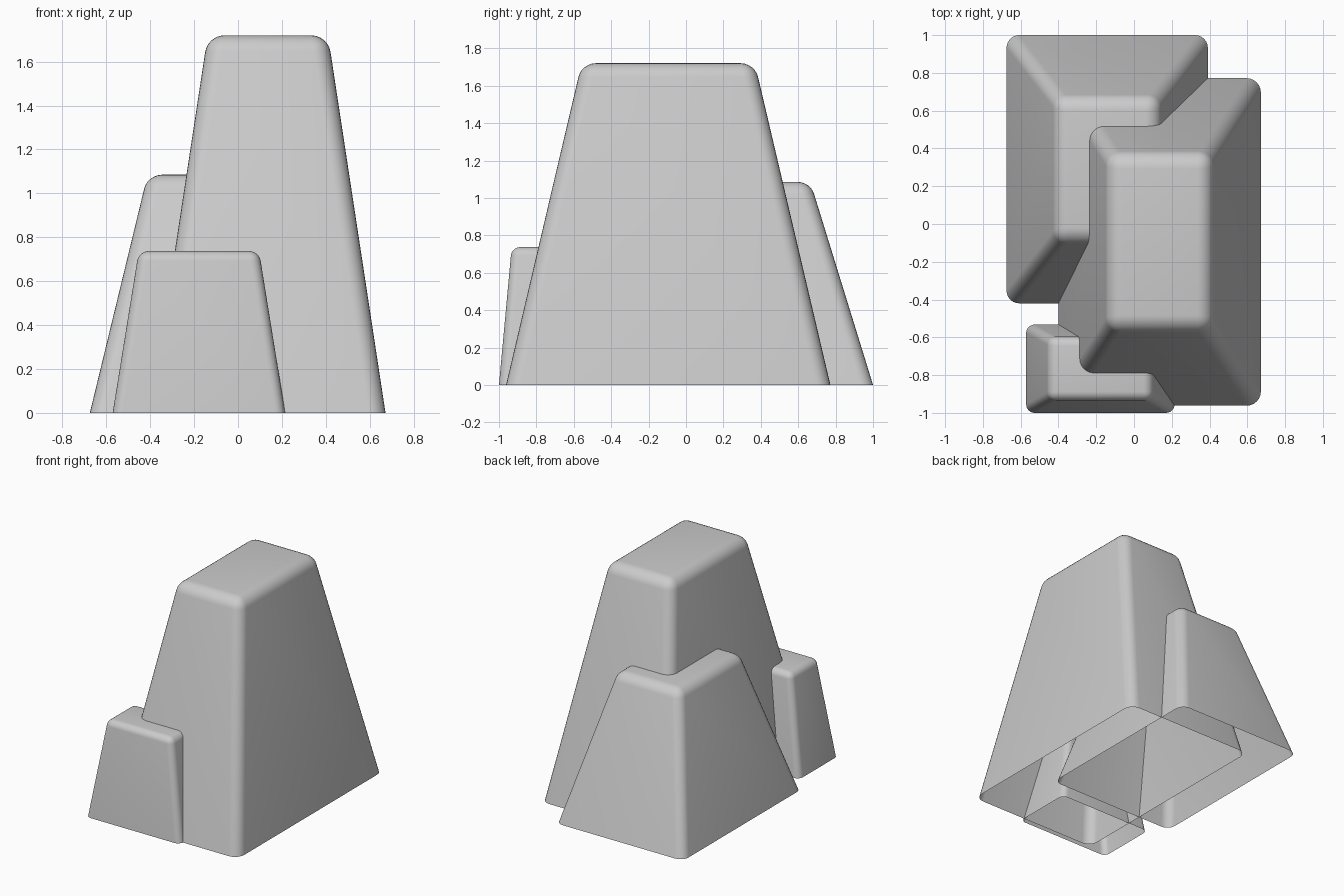
import bpy, bmesh

if "Cube" in bpy.data.objects:
    bpy.data.objects.remove(bpy.data.objects["Cube"])


def rock(name, centre, base_half, top_half, height, radius):
    """Tapered block with rounded sides and top, open underneath."""
    bm = bmesh.new()
    bmesh.ops.create_cube(bm, size=2)
    for v in bm.verts:
        top = v.co.z > 0
        half = top_half if top else base_half
        v.co = (centre[0] + v.co.x * half[0],
                centre[1] + v.co.y * half[1],
                height if top else 0)
    # Round everything but the bottom rim
    edges = [e for e in bm.edges if any(v.co.z > 0.01 for v in e.verts)]
    bmesh.ops.bevel(bm, geom=edges, offset=radius, offset_type='OFFSET',
                    segments=6, profile=0.5, affect='EDGES')
    # Remove the bottom face
    bottom = [f for f in bm.faces if all(v.co.z < 0.001 for v in f.verts)]
    bmesh.ops.delete(bm, geom=bottom, context='FACES')
    mesh = bpy.data.meshes.new(name)
    bm.to_mesh(mesh)
    bm.free()
    obj = bpy.data.objects.new(name, mesh)
    bpy.context.collection.objects.link(obj)
    for p in mesh.polygons:
        p.use_smooth = True
    return obj


# Tall central rock
rock("tall_rock", (0.136, -0.095), (0.536, 0.867), (0.274, 0.463), 1.72, 0.075)
# Medium rock at the back left
rock("back_rock", (-0.142, 0.29), (0.533, 0.71), (0.27, 0.375), 1.085, 0.065)
# Small rock at the front left
rock("front_rock", (-0.178, -0.766), (0.393, 0.234), (0.274, 0.166), 0.737, 0.045)
